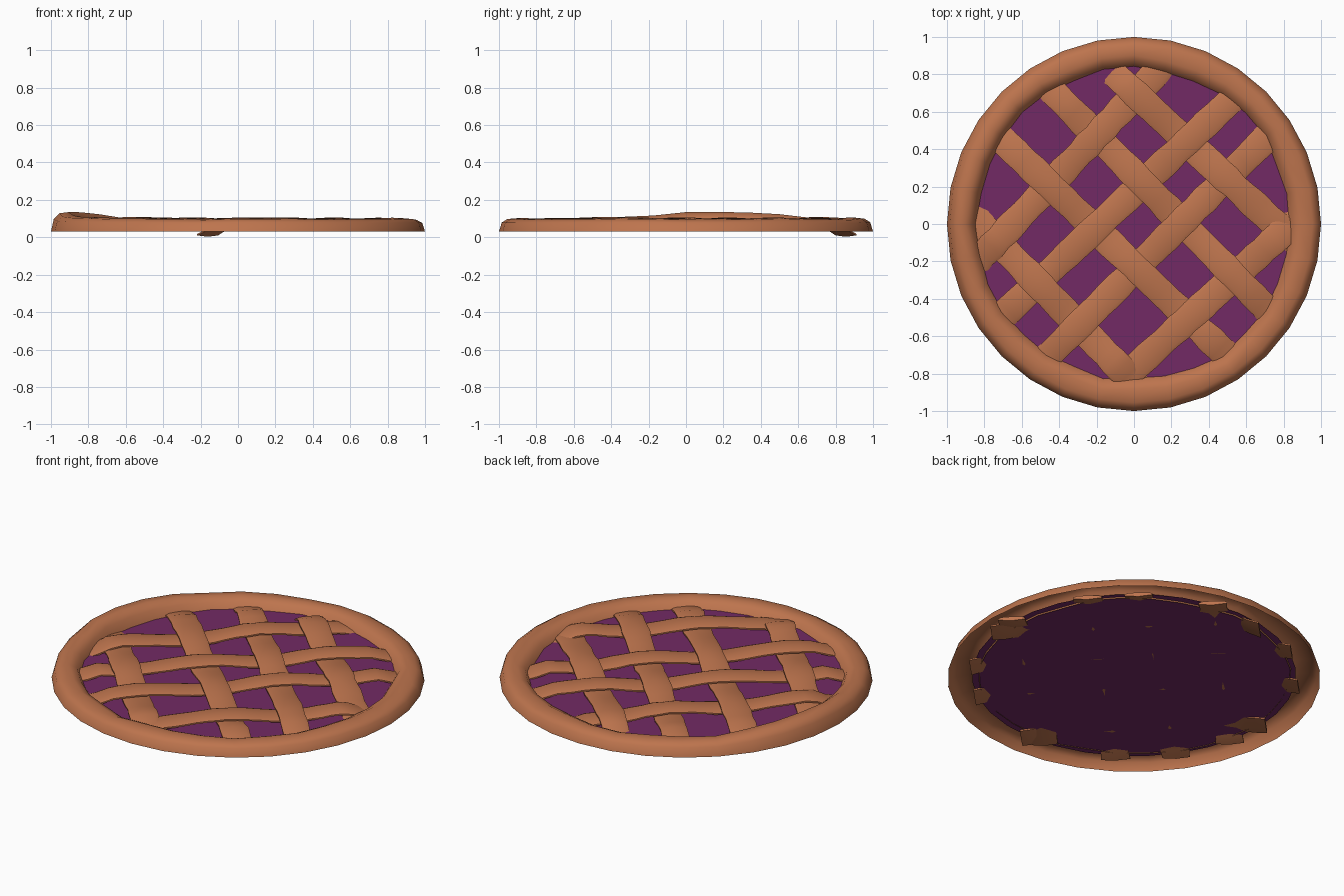
import bpy, bmesh, math, random
from mathutils import Vector

random.seed(4)
cube = bpy.data.objects.get("Cube")
if cube:
    bpy.data.objects.remove(cube, do_unlink=True)


def make_material(name, rgb):
    mat = bpy.data.materials.new(name)
    mat.use_nodes = True
    mat.diffuse_color = (*rgb, 1)
    mat.node_tree.nodes["Principled BSDF"].inputs["Base Color"].default_value = (*rgb, 1)
    return mat


crust = make_material("baked crust", (0.51, 0.175, 0.075))
berry = make_material("berry filling", (0.17, 0.023, 0.128))


def finish(name, bm, mat, angle=40):
    mesh = bpy.data.meshes.new(name)
    bm.to_mesh(mesh)
    bm.free()
    mesh.materials.append(mat)
    obj = bpy.data.objects.new(name, mesh)
    bpy.context.collection.objects.link(obj)
    bpy.ops.object.select_all(action="DESELECT")
    obj.select_set(True)
    bpy.context.view_layer.objects.active = obj
    bpy.ops.object.shade_smooth_by_angle(angle=math.radians(angle))


def skin(bm, rows, closed_rows, closed_ring):
    """Bridge successive rows of points with quads."""
    verts = [[bm.verts.new(p) for p in row] for row in rows]
    n, m = len(verts), len(verts[0])
    for i in range(n if closed_rows else n - 1):
        a, b = verts[i], verts[(i + 1) % n]
        for j in range(m if closed_ring else m - 1):
            k = (j + 1) % m
            bm.faces.new((a[j], b[j], b[k], a[k]))
    return verts


# Crust rim: rolled edge, open underneath, lifted on one side
SIDES = 32
PROFILE = [(1, 0.03), (0.985, 0.08), (0.955, 0.099), (0.895, 0.105), (0.855, 0.085), (0.832, 0.045)]
LIFT_SHARE = (0, 0.6, 1, 1, 0.6, 0)
rows = []
for i in range(SIDES):
    ang = math.tau * i / SIDES
    off = (math.degrees(ang) - 167) / 26
    lift = 0.037 * math.exp(-off * off)
    inner = random.uniform(-0.014, 0.012)
    sag = random.uniform(-0.007, 0.002)
    row = []
    for j, (r, z) in enumerate(PROFILE):
        if j >= 3:
            r += inner
        row.append((r * math.cos(ang), r * math.sin(ang), z + LIFT_SHARE[j] * (lift + sag)))
    rows.append(row)
bm = bmesh.new()
skin(bm, rows, True, False)
finish("crust_rim", bm, crust, 60)

# Berry filling: thin sheet beneath the lattice
FILL_Z = 0.052
bm = bmesh.new()
bmesh.ops.create_circle(bm, cap_ends=True, segments=SIDES, radius=0.87)
bmesh.ops.translate(bm, verts=bm.verts, vec=(0, 0, FILL_Z))
finish("berry_filling", bm, berry)

# Woven lattice: two diagonal sets of four strips, each with its start and end offset
OFFSETS_A = [(0.49, 0.54), (0.195, 0.18), (-0.18, -0.145), (-0.58, -0.6)]
OFFSETS_B = [(0.45, 0.49), (0.15, 0.1), (-0.175, -0.175), (-0.54, -0.6)]
SECTION = [(-1, -0.4), (-1, 0.3), (-0.75, 0.9), (0, 1.1), (0.75, 0.9), (1, 0.3), (1, -0.4), (0, -1)]
HALF_WIDTH, HALF_THICK = 0.075, 0.012
OVER, UNDER, EDGE = 0.093, 0.063, 0.08


def weave_height(t, crossings):
    """Ease between the over and under heights at the crossings."""
    pts = sorted(crossings + [(-0.76, EDGE), (0.76, EDGE)])
    for (t0, z0), (t1, z1) in zip(pts, pts[1:]):
        if t0 <= t <= t1:
            f = (1 - math.cos(math.pi * (t - t0) / (t1 - t0))) / 2
            return z0 + (z1 - z0) * f
    return EDGE


def strip(name, along, across, offsets, crossings, tip_drop):
    start, end = offsets
    half = math.sqrt(0.885 ** 2 - ((start + end) / 2) ** 2)
    steps = 24
    rows = []
    for i in range(steps + 1):
        share = i / steps
        t = half * (2 * share - 1)
        center = along * t + across * (start + (end - start) * share)
        z = weave_height(t, crossings)
        # ends tuck under the rim
        f = min(1, max(0, (center.length - 0.74) / 0.14))
        drop = tip_drop if t < 0 else 0.042
        z += (drop - z) * f * f * (3 - 2 * f)
        wide = HALF_WIDTH * (1 + random.uniform(-0.06, 0.06))
        rows.append([center + across * u * wide + Vector((0, 0, z + v * HALF_THICK))
                     for u, v in SECTION])
    bm = bmesh.new()
    verts = skin(bm, rows, False, True)
    bm.faces.new(verts[0])
    bm.faces.new(verts[-1][::-1])
    bmesh.ops.recalc_face_normals(bm, faces=bm.faces)
    finish(name, bm, crust, 45)


dir_a = Vector((1, -1, 0)).normalized()
dir_b = Vector((1, 1, 0)).normalized()
mid_a = [sum(pair) / 2 for pair in OFFSETS_A]
mid_b = [sum(pair) / 2 for pair in OFFSETS_B]
for i, pair in enumerate(OFFSETS_A):
    marks = [(-b, OVER if (i + j) % 2 == 0 else UNDER) for j, b in enumerate(mid_b)]
    strip(f"lattice_strip_falling_{i + 1}", dir_a, dir_b, pair, marks, 0.014 if i == 0 else 0.042)
for j, pair in enumerate(OFFSETS_B):
    marks = [(a, UNDER if (i + j) % 2 == 0 else OVER) for i, a in enumerate(mid_a)]
    strip(f"lattice_strip_rising_{j + 1}", dir_b, -dir_a, pair, marks, 0.042)
